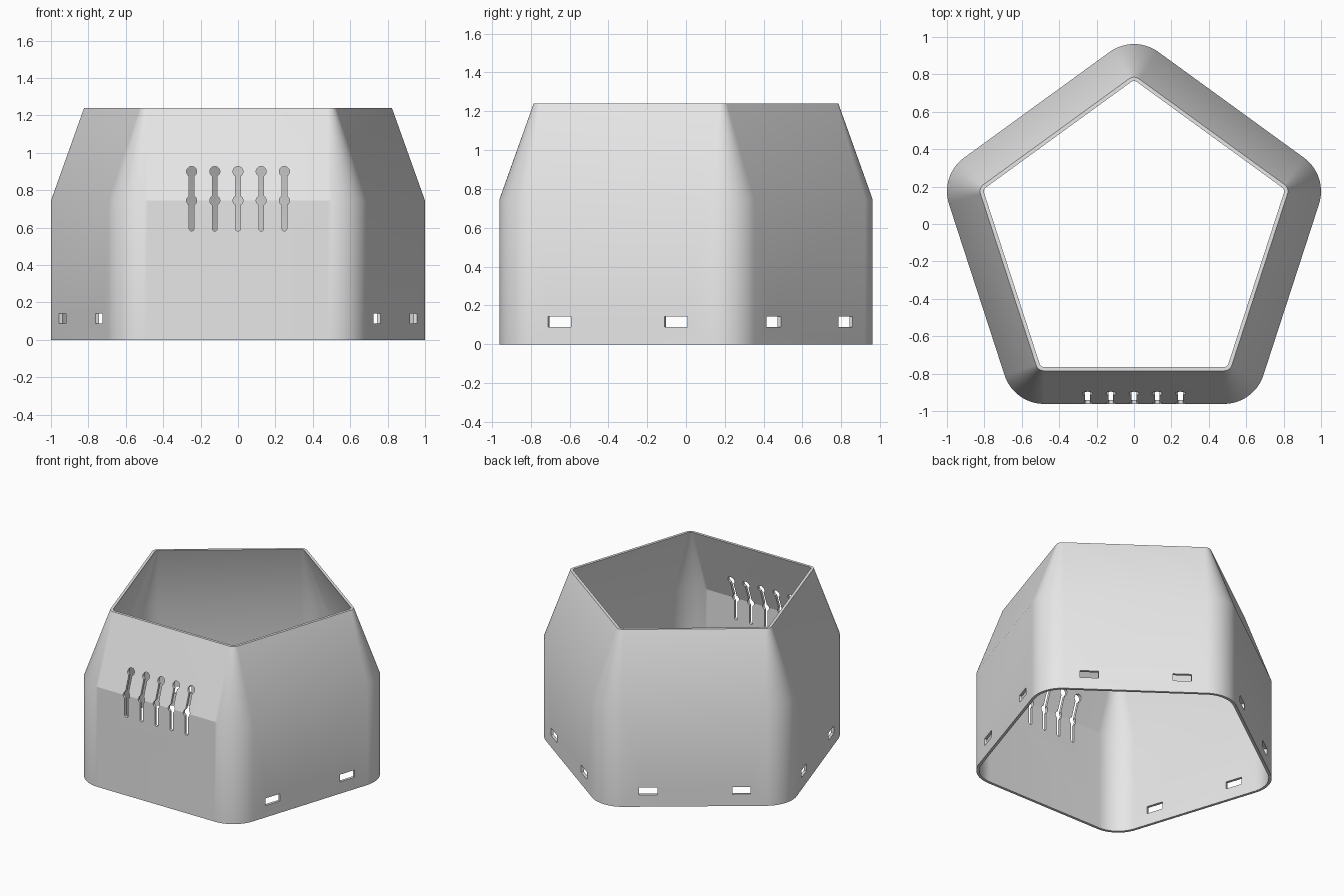
import bpy, bmesh
from math import sin, cos, pi, radians, asin, degrees
from mathutils import Matrix, Vector

if "Cube" in bpy.data.objects:
    bpy.data.objects.remove(bpy.data.objects["Cube"])

CENTRE_Y = -0.078   # pentagon centre
ARC_DIST = 0.818    # centre to corner arc centres
WALL = 0.02
APOTHEM = 0.884
LEVELS = [(0, 0.222), (0.745, 0.222), (1.24, 0.045)]   # height, corner radius
STEPS = 14

grey = bpy.data.materials.new("plain grey")
grey.use_nodes = True
grey.diffuse_color = (0.8, 0.8, 0.8, 1)
grey.node_tree.nodes["Principled BSDF"].inputs["Base Color"].default_value = (0.8, 0.8, 0.8, 1)


def new_object(name, bm):
    bmesh.ops.recalc_face_normals(bm, faces=bm.faces)
    mesh = bpy.data.meshes.new(name)
    bm.to_mesh(mesh)
    bm.free()
    obj = bpy.data.objects.new(name, mesh)
    bpy.context.collection.objects.link(obj)
    return obj


def pentagon_ring(bm, z, radius):
    """Rounded pentagon with a fixed straight side length."""
    ring = []
    for k in range(5):
        a = radians(90 + 72 * k)
        for i in range(STEPS + 1):
            b = a + radians(72) * (i / STEPS - 0.5)
            ring.append(bm.verts.new((ARC_DIST * cos(a) + radius * cos(b),
                                      CENTRE_Y + ARC_DIST * sin(a) + radius * sin(b), z)))
    return ring


# Shell: up the outside, down the inside, closed into a tube
bm = bmesh.new()
rings = [pentagon_ring(bm, z, r) for z, r in LEVELS]
rings += [pentagon_ring(bm, z, r - WALL) for z, r in reversed(LEVELS)]
for j, low in enumerate(rings):
    high = rings[(j + 1) % len(rings)]
    for i in range(len(low)):
        n = (i + 1) % len(low)
        bm.faces.new((low[i], low[n], high[n], high[i]))
shell = new_object("pentagon_shell", bm)
shell.data.materials.append(grey)

# Cutters: five keyhole slits in the front wall
bm = bmesh.new()
HALF, BULB = 0.013, 0.027
neck = degrees(asin(HALF / BULB))


def arc(z, radius, start, end, steps=10):
    angles = [radians(start + (end - start) * i / steps) for i in range(steps + 1)]
    return [(radius * cos(a), z + radius * sin(a)) for a in angles]


side = (arc(0.595, HALF, -90, 0) + arc(0.745, BULB, neck - 90, 90 - neck)
        + arc(0.9, BULB, neck - 90, 90))
outline = side + [(-x, z) for x, z in reversed(side[1:-1])]
for k in range(-2, 3):
    face = bm.faces.new([bm.verts.new((x + k * 0.124, -1.1, z)) for x, z in outline])
    out = bmesh.ops.extrude_face_region(bm, geom=[face])
    moved = [v for v in out["geom"] if isinstance(v, bmesh.types.BMVert)]
    bmesh.ops.translate(bm, verts=moved, vec=(0, 0.4, 0))

# Cutters: two low slots in each of the other four walls
for angle in (-18, 54, 126, 198):
    for offset in (-0.315, 0.315):
        place = (Matrix.Translation((0, CENTRE_Y, 0.115)) @ Matrix.Rotation(radians(angle), 4, "Z")
                 @ Matrix.Translation((APOTHEM, offset, 0)) @ Matrix.Diagonal((0.2, 0.124, 0.054, 1)))
        bmesh.ops.create_cube(bm, size=1, matrix=place)
cutter = new_object("opening_cutter", bm)
cutter.hide_render = True

# Cut the openings
boolean = shell.modifiers.new("openings", "BOOLEAN")
boolean.operation = "DIFFERENCE"
boolean.solver = "EXACT"
boolean.object = cutter
bpy.context.view_layer.objects.active = shell
shell.select_set(True)
bpy.ops.object.modifier_apply(modifier=boolean.name)
bpy.data.objects.remove(cutter)

# Smooth walls, with sharp rims and a crisp crease on the front wall
bm = bmesh.new()
bm.from_mesh(shell.data)
for f in bm.faces:
    f.smooth = True
for e in bm.edges:
    a, b = [v.co for v in e.verts]
    level = abs(a.z - 0.745) < 0.001 and abs(b.z - 0.745) < 0.001
    front_crease = level and abs(a.y - b.y) < 0.001 and a.y < -0.9
    e.smooth = e.calc_face_angle(pi) < radians(30) and not front_crease
bm.to_mesh(shell.data)
bm.free()
